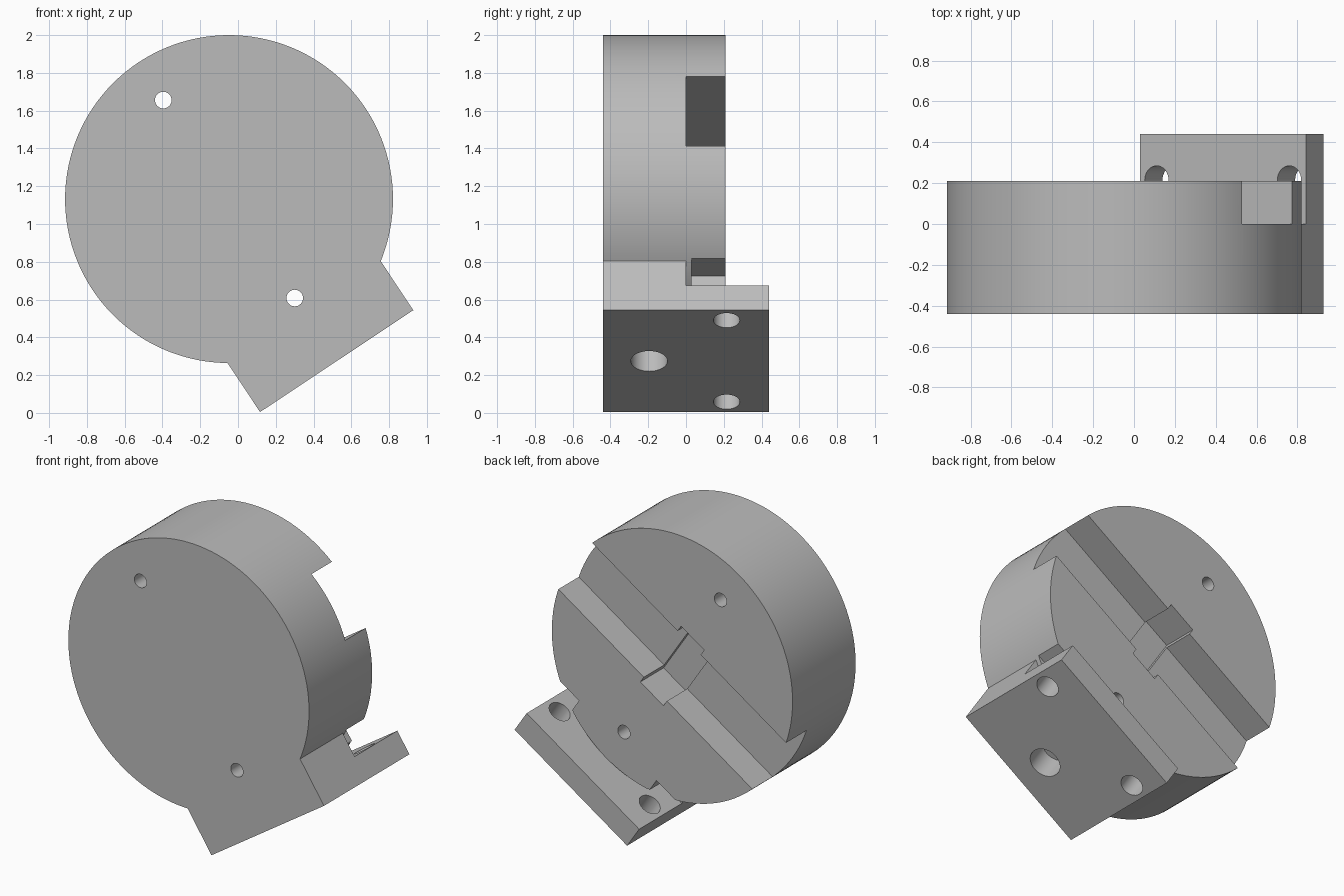
import bpy
import bmesh
import math
from mathutils import Matrix, Vector

cube = bpy.data.objects.get("Cube")
if cube:
    bpy.data.objects.remove(cube, do_unlink=True)

RADIUS, FRONT, BACK, FLANGE_BACK = 0.868, -0.44, 0.21, 0.44
HALF, FOOT_BOTTOM, FLANGE_TOP = 0.487, -1.03, -0.873

grey = bpy.data.materials.new("Machined grey")
grey.use_nodes = True
grey.diffuse_color = (0.5, 0.5, 0.5, 1)
grey.node_tree.nodes["Principled BSDF"].inputs["Base Color"].default_value = (0.5, 0.5, 0.5, 1)


def make(name, bm):
    bmesh.ops.recalc_face_normals(bm, faces=bm.faces)
    mesh = bpy.data.meshes.new(name)
    bm.to_mesh(mesh)
    bm.free()
    mesh.materials.append(grey)
    obj = bpy.data.objects.new(name, mesh)
    bpy.context.collection.objects.link(obj)
    return obj


def box(name, low, high):
    low, high = Vector(low), Vector(high)
    bm = bmesh.new()
    bmesh.ops.create_cube(bm, size=1)
    bmesh.ops.scale(bm, vec=high - low, verts=bm.verts)
    bmesh.ops.translate(bm, vec=(low + high) / 2, verts=bm.verts)
    return make(name, bm)


def cylinder(name, start, end, radius, sides):
    start, end = Vector(start), Vector(end)
    axis = end - start
    bm = bmesh.new()
    bmesh.ops.create_cone(bm, cap_ends=True, segments=sides, radius1=radius,
                          radius2=radius, depth=axis.length)
    turn = Vector((0, 0, 1)).rotation_difference(axis).to_matrix().to_4x4()
    bmesh.ops.transform(bm, matrix=Matrix.Translation((start + end) / 2) @ turn, verts=bm.verts)
    return make(name, bm)


def combine(target, other, operation):
    mod = target.modifiers.new("Combine", "BOOLEAN")
    mod.operation, mod.solver, mod.object = operation, "EXACT", other
    bpy.context.view_layer.objects.active = target
    bpy.ops.object.modifier_apply(modifier=mod.name)
    bpy.data.objects.remove(other, do_unlink=True)


# Round body, built upright with its axis along y
body = cylinder("round_body_with_foot", (0, FRONT, 0), (0, BACK, 0), RADIUS, 128)

# Wide guide slot across the back, with a slightly deeper key recess in its middle
combine(body, box("guide_slot", (-1, 0, -0.22), (1, 0.4, 0.22)), "DIFFERENCE")
combine(body, box("key_recess", (-0.1, -0.03, -0.265), (0.1, 0.4, 0.265)), "DIFFERENCE")

# Clearance pockets above the flange bolts
for side in (-1, 1):
    x0, x1 = sorted((side * 0.335, side * 0.8))
    combine(body, box("bolt_pocket", (x0, 0.03, -0.871), (x1, 0.4, -0.71)), "DIFFERENCE")

# L-shaped foot: solid in front, thin flange behind
profile = [(FRONT, FOOT_BOTTOM), (FLANGE_BACK, FOOT_BOTTOM), (FLANGE_BACK, FLANGE_TOP),
           (0, FLANGE_TOP), (0, -0.65), (FRONT, -0.65)]
bm = bmesh.new()
face = bm.faces.new([bm.verts.new((-HALF, y, z)) for y, z in profile])
extruded = bmesh.ops.extrude_face_region(bm, geom=[face])["geom"]
bmesh.ops.translate(bm, vec=(2 * HALF, 0, 0),
                    verts=[v for v in extruded if isinstance(v, bmesh.types.BMVert)])
combine(body, make("foot", bm), "UNION")

# Through holes in the body and flange, blind hole under the foot
for side in (-1, 1):
    z, x = side * 0.629, side * 0.39
    combine(body, cylinder("pin_hole", (0, -0.6, z), (0, 0.6, z), 0.044, 32), "DIFFERENCE")
    combine(body, cylinder("bolt_hole", (x, 0.215, -1.2), (x, 0.215, -0.8), 0.07, 32), "DIFFERENCE")
combine(body, cylinder("blind_hole", (0, -0.195, -1.2), (0, -0.195, -0.86), 0.097, 40), "DIFFERENCE")

# Tilt into place and smooth the round walls
body.data.transform(Matrix.Translation((-0.0475, 0, 1.132))
                    @ Matrix.Rotation(math.radians(-33.6), 4, "Y"))
bpy.ops.object.select_all(action="DESELECT")
body.select_set(True)
bpy.context.view_layer.objects.active = body
bpy.ops.object.shade_smooth_by_angle(angle=math.radians(30))
